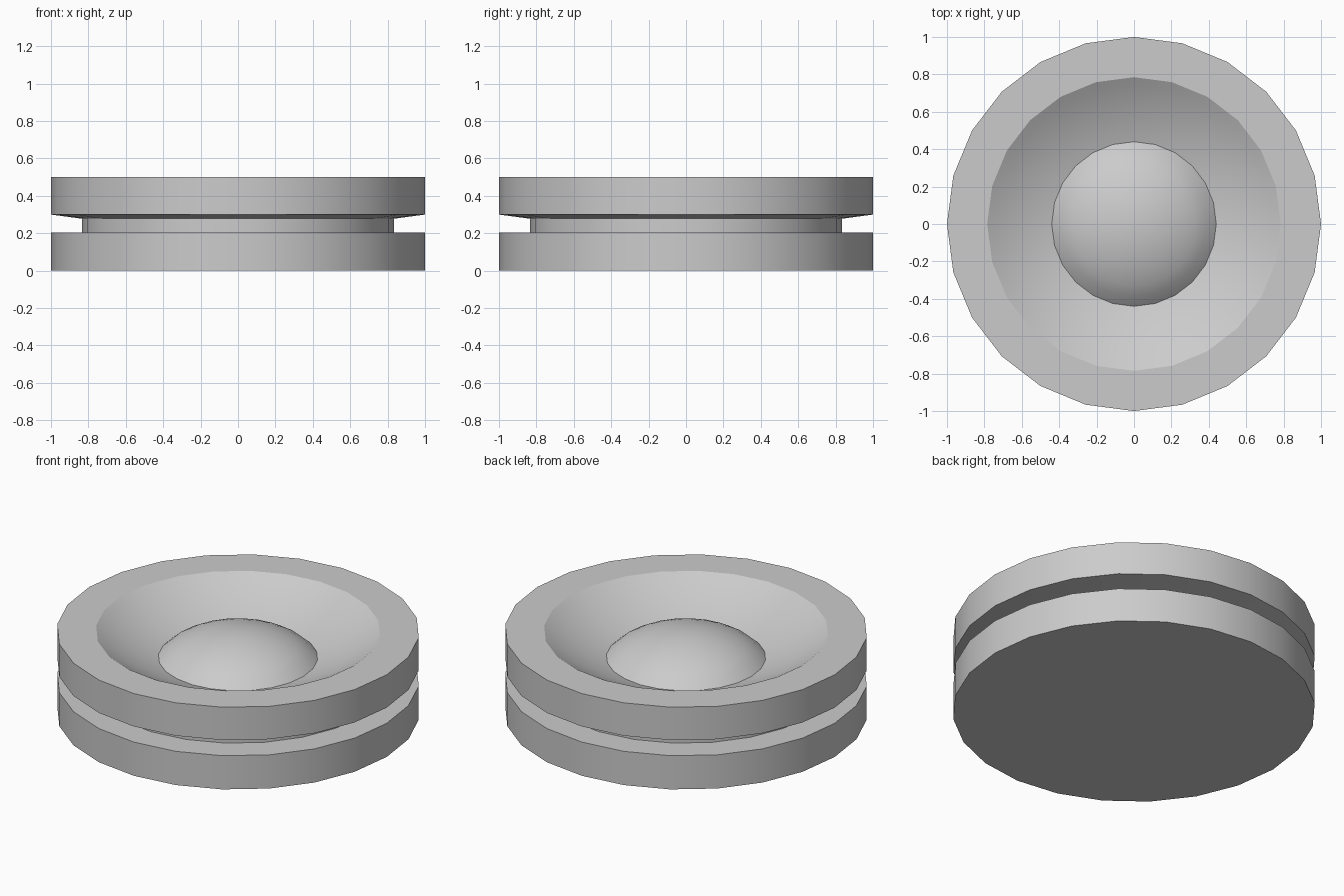
import bpy, bmesh, math

if "Cube" in bpy.data.objects:
    bpy.data.objects.remove(bpy.data.objects["Cube"])

SIDES = 24


def lathe(name, profile, sides=SIDES):
    """Revolve (radius, z) points around z; a zero radius closes to a pole."""
    bm = bmesh.new()
    rings = []
    for r, z in profile:
        if r < 1e-6:
            rings.append([bm.verts.new((0, 0, z))] * sides)
        else:
            rings.append([bm.verts.new((r * math.cos(2 * math.pi * i / sides),
                                        r * math.sin(2 * math.pi * i / sides), z))
                          for i in range(sides)])
    for a, b in zip(rings, rings[1:]):
        for i in range(sides):
            j = (i + 1) % sides
            bm.faces.new(list(dict.fromkeys((a[i], a[j], b[j], b[i]))))
    bmesh.ops.recalc_face_normals(bm, faces=bm.faces)
    mesh = bpy.data.meshes.new(name)
    bm.to_mesh(mesh)
    bm.free()
    obj = bpy.data.objects.new(name, mesh)
    bpy.context.collection.objects.link(obj)
    bpy.ops.object.select_all(action='DESELECT')
    obj.select_set(True)
    bpy.context.view_layer.objects.active = obj
    bpy.ops.object.shade_smooth_by_angle(angle=math.radians(22))
    return obj


# Flat base, lower rim, groove and upper rim
outer = [(0, 0), (1, 0), (1, 0.205), (0.835, 0.205),
         (0.835, 0.278), (1, 0.30), (1, 0.5)]

# Concave bowl, a circular arc from the rim down to the foot of the dome
RIM, FOOT, VALLEY = 0.785, 0.44, 0.34
centre = (RIM**2 + 0.25 - FOOT**2 - VALLEY**2) / (2 * (0.5 - VALLEY))
radius = math.hypot(RIM, centre - 0.5)
bowl = []
for i in range(9):
    r = RIM + (FOOT - RIM) * i / 8
    bowl.append((r, centre - math.sqrt(radius**2 - r**2)))

# Raised central dome
dome = []
for i in range(7, -1, -1):
    t = i / 8
    dome.append((FOOT * t, VALLEY + 0.16 * (1 - t * t) ** 0.8))

lathe("grooved_disc", outer + bowl + dome)
